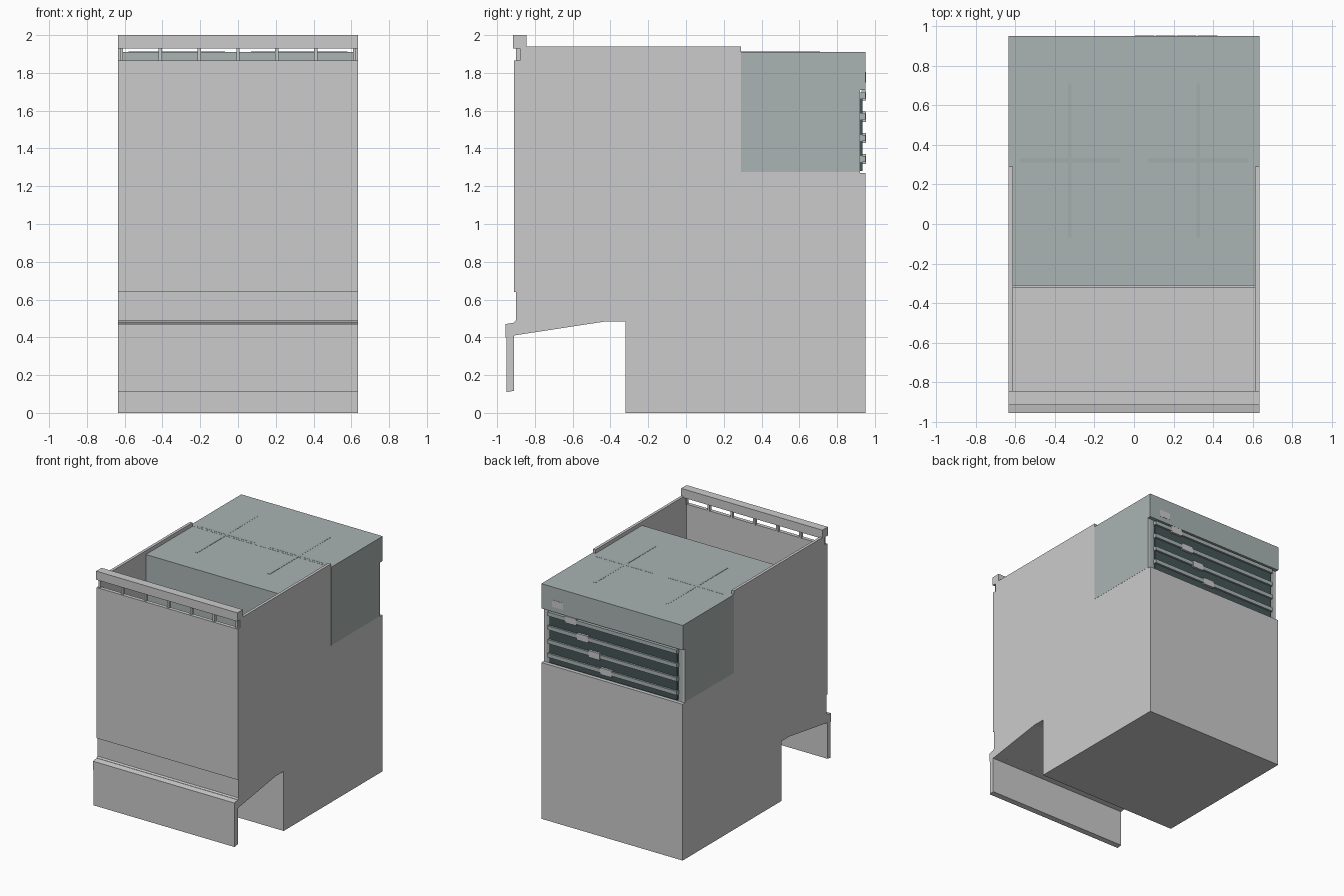
import bpy, bmesh

if "Cube" in bpy.data.objects:
    bpy.data.objects.remove(bpy.data.objects["Cube"])


def material(name, rgb):
    m = bpy.data.materials.new(name)
    m.diffuse_color = (*rgb, 1)
    m.use_nodes = True
    m.node_tree.nodes["Principled BSDF"].inputs["Base Color"].default_value = m.diffuse_color
    return m


CASE = material("slate", (0.40, 0.46, 0.45))
DARK = material("dark_slate", (0.06, 0.09, 0.095))
MID = material("mid_slate", (0.36, 0.42, 0.41))


def extrude(name, profile, x0, x1, mat=None):
    """Extrude a (y, z) profile along x."""
    bm = bmesh.new()
    face = bm.faces.new([bm.verts.new((x0, y, z)) for y, z in profile])
    res = bmesh.ops.extrude_face_region(bm, geom=[face])
    verts = [v for v in res["geom"] if isinstance(v, bmesh.types.BMVert)]
    bmesh.ops.translate(bm, verts=verts, vec=(x1 - x0, 0, 0))
    bmesh.ops.recalc_face_normals(bm, faces=bm.faces)
    me = bpy.data.meshes.new(name)
    bm.to_mesh(me)
    bm.free()
    ob = bpy.data.objects.new(name, me)
    bpy.context.collection.objects.link(ob)
    if mat:
        me.materials.append(mat)
    return ob


def box(name, x, y, z, mat=None):
    prof = [(y[0], z[0]), (y[1], z[0]), (y[1], z[1]), (y[0], z[1])]
    return extrude(name, prof, x[0], x[1], mat)


W, IN = 0.635, 0.612

# Side walls
side = [(-0.32, 0.485), (-0.32, 0.3), (0.92, 0.3), (0.92, 1.82), (0.29, 1.82), (0.29, 1.94),
        (-0.88, 1.94), (-0.88, 1.865), (-0.91, 1.865), (-0.91, 0.64), (-0.90, 0.64),
        (-0.90, 0.42), (-0.42, 0.485)]
extrude("side_wall_right", side, IN, W)
extrude("side_wall_left", side, -W, -IN)

# Lower body and sloped front floor
box("lower_body", (-W, W), (-0.32, 0.95), (0, 1.27))
extrude("front_floor", [(-0.91, 0.41), (-0.42, 0.485), (-0.31, 0.485), (-0.31, 0.51),
                        (-0.42, 0.51), (-0.88, 0.51), (-0.91, 0.48)], -W, W)

# Front wall with stepped lower band, and hanging skirt
extrude("front_wall", [(-0.90, 0.48), (-0.88, 0.48), (-0.88, 1.865), (-0.91, 1.865),
                       (-0.91, 0.64), (-0.90, 0.64)], -W, W)
extrude("front_skirt", [(-0.95, 0.11), (-0.91, 0.117), (-0.91, 0.41), (-0.87, 0.416),
                        (-0.87, 0.485), (-0.955, 0.47), (-0.955, 0.40), (-0.95, 0.40)], -W, W)

# Top rail on small posts
box("top_rail", (-W, W), (-0.915, -0.845), (1.93, 2.0))
for i in range(7):
    x = -0.617 + i * 0.617 / 3
    box("rail_post", (x - 0.009, x + 0.009), (-0.90, -0.875), (1.86, 1.935))

# Inner block and wide rear cover
box("inner_block", (-IN, IN), (-0.31, 0.92), (0.50, 1.91), CASE)
e = 0.001
extrude("rear_cover", [(0.29, 1.275), (0.915, 1.275), (0.915, 1.71), (0.95, 1.71),
                       (0.95, 1.911), (0.29, 1.911)], -W - e, W + e, CASE)

# Faint crosses flush on the cover top
for s in (-1, 1):
    cx = s * 0.325
    box("cross_long", (cx - 0.01, cx + 0.01), (-0.07, 0.71), (1.9, 1.912), MID)
    box("cross_short", (cx - 0.255, cx + 0.255), (0.31, 0.335), (1.9, 1.912), MID)

# Rear grille: dark panel, rails and staggered tabs
box("grille_panel", (-0.575, 0.575), (0.90, 0.935), (1.28, 1.68), DARK)
for i in range(4):
    z = 1.68 - i * 0.112
    x = 0.372 - i * 0.106
    box("grille_rail", (-0.58, 0.58), (0.92, 0.95), (z - 0.016, z + 0.016), CASE)
    box("grille_tab", (x - 0.05, x + 0.05), (0.93, 0.953), (z - 0.027, z + 0.027))
box("cover_tab", (0.44, 0.54), (0.94, 0.952), (1.75, 1.805))
